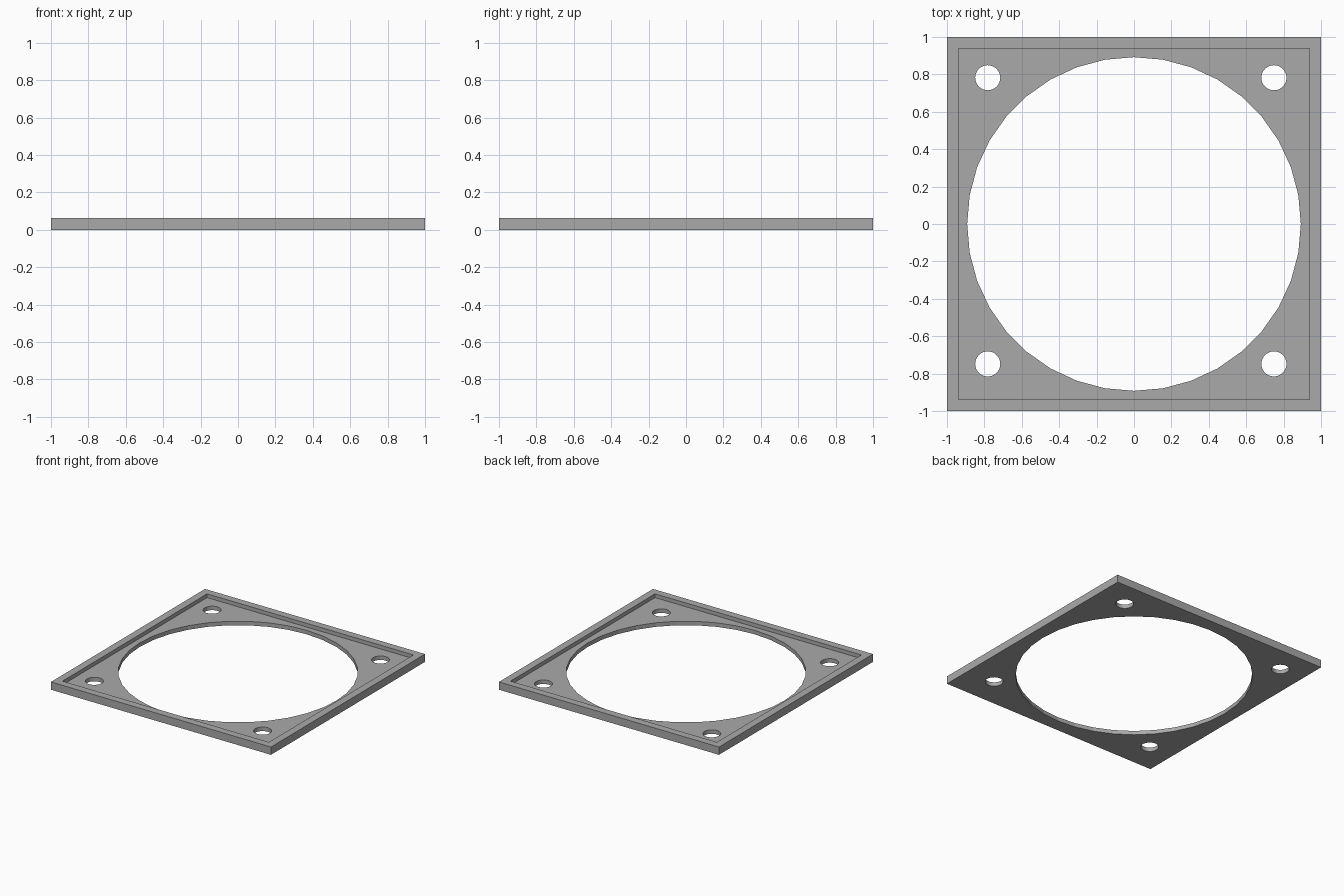
import bpy

if "Cube" in bpy.data.objects:
    bpy.data.objects.remove(bpy.data.objects["Cube"])

HEIGHT = 0.064      # full height of the rim
FLOOR = 0.033       # thickness of the recessed plate
INNER = 0.938       # half width of the recess

grey = bpy.data.materials.new("mid grey")
grey.diffuse_color = (0.4, 0.4, 0.4, 1.0)
grey.use_nodes = True
grey.node_tree.nodes["Principled BSDF"].inputs["Base Color"].default_value = grey.diffuse_color


def box(name, half, z0, z1):
    bpy.ops.mesh.primitive_cube_add(size=1, location=(0, 0, (z0 + z1) / 2))
    ob = bpy.context.object
    ob.name = name
    ob.scale = (2 * half, 2 * half, z1 - z0)
    bpy.ops.object.transform_apply(location=True, rotation=False, scale=True)
    return ob


def hole(name, x, y, radius):
    # 36 sides with a corner on each axis
    bpy.ops.mesh.primitive_cylinder_add(vertices=36, radius=radius, depth=0.4,
                                        location=(x, y, 0))
    ob = bpy.context.object
    ob.name = name
    return ob


def cut(target, cutter):
    mod = target.modifiers.new("cut", 'BOOLEAN')
    mod.operation = 'DIFFERENCE'
    mod.solver = 'EXACT'
    mod.object = cutter
    cutter.hide_render = True
    bpy.context.view_layer.objects.active = target
    bpy.ops.object.modifier_apply(modifier=mod.name)
    bpy.data.objects.remove(cutter, do_unlink=True)


# Square plate with a raised rim
frame = box("frame_plate", 1.0, 0, HEIGHT)
cut(frame, box("recess_cutter", INNER, FLOOR, 0.3))

# Large central opening
cut(frame, hole("opening_cutter", 0, 0, 0.892))

# Four screw holes, slightly off centre
for x in (-0.782, 0.748):
    for y in (-0.748, 0.782):
        cut(frame, hole("screw_hole_cutter", x, y, 0.067))

frame.data.materials.clear()
frame.data.materials.append(grey)
for p in frame.data.polygons:
    p.material_index = 0
    p.use_smooth = False
